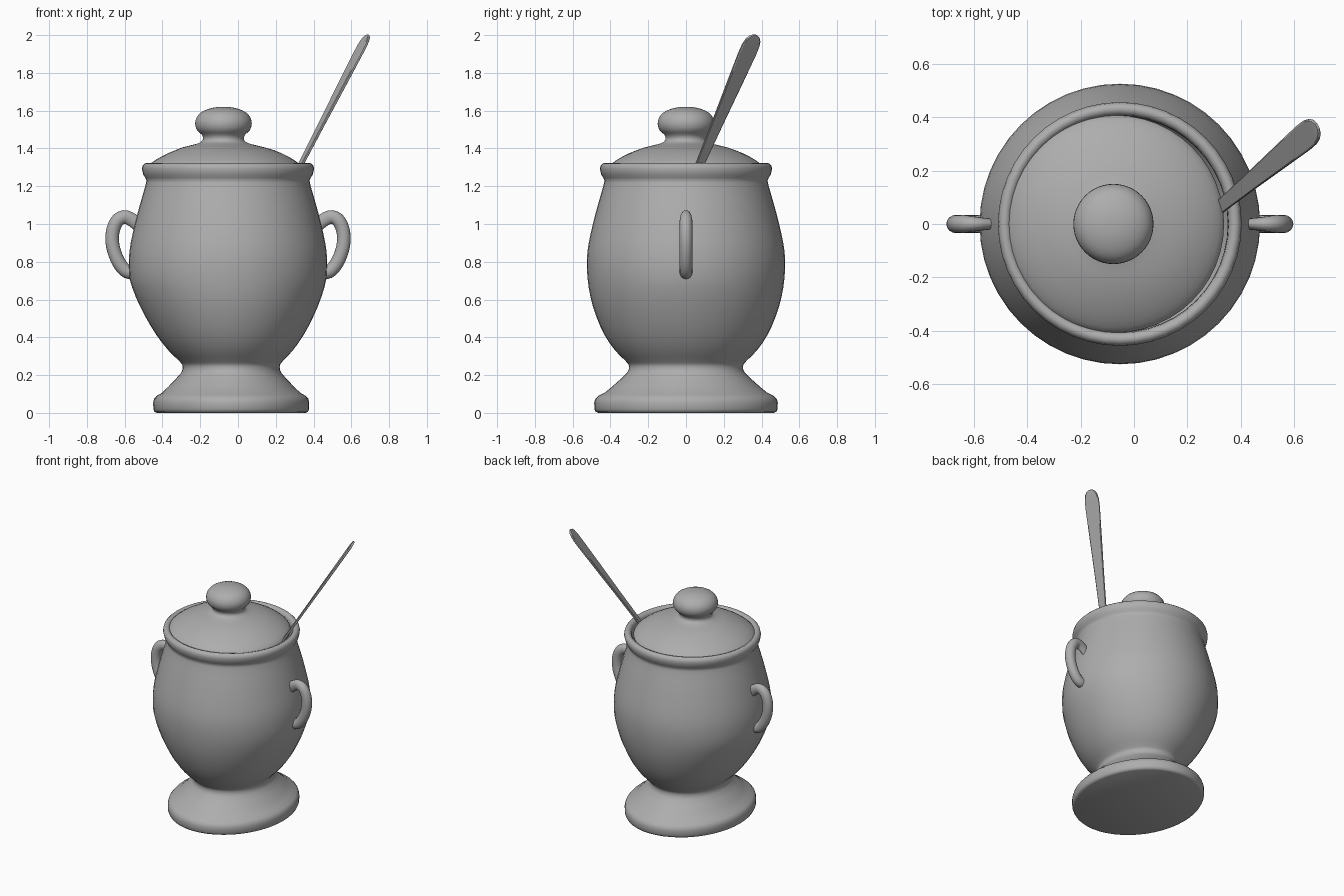
import bpy, math
from mathutils import Vector

if "Cube" in bpy.data.objects:
    bpy.data.objects.remove(bpy.data.objects["Cube"])

AXIS_X = -0.053

grey = bpy.data.materials.new("dark_grey")
grey.diffuse_color = (0.42, 0.42, 0.42, 1)
grey.use_nodes = True
grey.node_tree.nodes["Principled BSDF"].inputs["Base Color"].default_value = grey.diffuse_color


def finish(name, verts, faces, angle):
    mesh = bpy.data.meshes.new(name)
    mesh.from_pydata(verts, [], faces)
    mesh.update()
    mesh.materials.append(grey)
    obj = bpy.data.objects.new(name, mesh)
    bpy.context.collection.objects.link(obj)
    bpy.ops.object.select_all(action='DESELECT')
    obj.select_set(True)
    bpy.context.view_layer.objects.active = obj
    bpy.ops.object.mode_set(mode='EDIT')
    bpy.ops.mesh.select_all(action='SELECT')
    bpy.ops.mesh.normals_make_consistent(inside=False)
    bpy.ops.object.mode_set(mode='OBJECT')
    bpy.ops.object.shade_smooth_by_angle(angle=math.radians(angle))
    return obj


def loft(name, rings, angle=75):
    """Skin a list of equal-length rings and cap both ends."""
    n = len(rings[0])
    verts = [v for ring in rings for v in ring]
    faces = [(i * n + j, i * n + (j + 1) % n, (i + 1) * n + (j + 1) % n, (i + 1) * n + j)
             for i in range(len(rings) - 1) for j in range(n)]
    faces += [tuple(range(n))[::-1], tuple(range(len(verts) - n, len(verts)))]
    return finish(name, verts, faces, angle)


def ring(centre, u, v, n):
    return [centre + u * math.cos(2 * math.pi * k / n) + v * math.sin(2 * math.pi * k / n)
            for k in range(n)]


def smooth_path(pts, steps=4):
    """Catmull-Rom resampling of a list of tuples."""
    p = [Vector(q) for q in pts]
    p = [2 * p[0] - p[1]] + p + [2 * p[-1] - p[-2]]
    out = []
    for a, b, c, d in zip(p, p[1:], p[2:], p[3:]):
        for s in range(steps):
            t = s / steps
            out.append(0.5 * (2 * b + (c - a) * t + (2 * a - 5 * b + 4 * c - d) * t * t
                              + (3 * b - a - 3 * c + d) * t ** 3))
    return out + [p[-2]]


def turned(name, profile, squash=lambda z: 1.0, centre=lambda z: AXIS_X, n=48):
    return loft(name, [ring(Vector((centre(z), 0, z)), Vector((r * squash(z), 0, 0)),
                            Vector((0, r, 0)), n) for r, z in profile])


# Pot: oval foot blending into a round belly, with rolled rim and hollow inside
def blend(z):
    return min(max((z - 0.25) / 0.45, 0), 1)


outer = [(0.465, 0), (0.478, 0.006), (0.485, 0.02), (0.486, 0.055), (0.48, 0.075), (0.465, 0.09),
         (0.43, 0.107), (0.39, 0.14), (0.345, 0.18), (0.312, 0.212), (0.303, 0.23), (0.302, 0.245)]
belly = [(0.304, 0.256), (0.322, 0.277), (0.375, 0.33), (0.43, 0.41), (0.475, 0.51), (0.505, 0.61),
         (0.521, 0.71), (0.525, 0.81), (0.515, 0.90), (0.493, 1.0), (0.467, 1.1),
         (0.438, 1.2), (0.432, 1.23)]
rim = [(0.438, 1.245), (0.449, 1.262), (0.456, 1.292), (0.452, 1.31), (0.442, 1.32), (0.43, 1.323),
       (0.417, 1.318), (0.408, 1.305), (0.405, 1.285), (0.404, 1.24)]
inside = [(0.43, 1.12), (0.475, 0.92), (0.485, 0.78), (0.46, 0.6), (0.39, 0.42), (0.27, 0.31)]
profile = outer + [tuple(v) for v in smooth_path(belly, 2)] + rim + inside
turned("pot", profile, lambda z: 0.85 + 0.15 * blend(z),
       lambda z: -0.036 + (AXIS_X + 0.036) * blend(z))

# Lid with knob, pushed slightly aside to leave room for the spoon
lid = [(0.40, 1.28), (0.407, 1.292), (0.402, 1.31), (0.365, 1.34), (0.30, 1.375), (0.22, 1.405),
       (0.15, 1.422), (0.118, 1.435), (0.108, 1.452), (0.115, 1.473), (0.14, 1.497),
       (0.15, 1.53), (0.143, 1.562), (0.12, 1.59), (0.08, 1.609), (0.04, 1.618), (0.008, 1.62)]
turned("lid", [(0.36, 1.275)] + [tuple(v) for v in smooth_path(lid, 2)],
       centre=lambda z: -0.07 if z < 1.4 else -0.077)

# Ear handles on both sides, thinner where they join the pot at the top
ear = smooth_path([(0.48, 0.748), (0.535, 0.748), (0.58, 0.80), (0.609, 0.88), (0.611, 0.955),
                   (0.588, 1.015), (0.55, 1.037), (0.51, 1.023), (0.46, 0.985)], 4)
for name, side in (("handle_right", 1), ("handle_left", -1)):
    rings = []
    for i, p in enumerate(ear):
        t = (ear[min(i + 1, len(ear) - 1)] - ear[max(i - 1, 0)]).normalized()
        depth = 0.034 - 0.016 * max(0, (i - 20) / (len(ear) - 21))
        rings.append(ring(Vector((AXIS_X + side * p.x, 0, p.y)),
                          Vector((-t.y * side, 0, t.x)) * 0.036, Vector((0, depth, 0)), 16))
    loft(name, rings)

# Spoon: thin flat handle widening upward, bowl hidden in the pot
foot, tip = Vector((0.335, 0.075, 1.32)), Vector((0.686, 0.366, 2.0))
wide = Vector((-0.42, 0.80, -0.11)).normalized()
flat = (tip - foot).cross(wide).normalized()
stations = [(-1.0, 0.02, 0.006), (-0.95, 0.07, 0.008), (-0.82, 0.10, 0.01), (-0.65, 0.07, 0.008),
            (-0.52, 0.025, 0.007), (0, 0.025, 0.007), (0.3, 0.033, 0.007), (0.6, 0.043, 0.008),
            (0.85, 0.051, 0.008), (0.92, 0.05, 0.008), (0.96, 0.043, 0.008),
            (0.985, 0.031, 0.007), (1.0, 0.012, 0.005)]


def slab(c, u, v):
    corners = [(-1, -0.6), (-0.9, -1), (0.9, -1), (1, -0.6), (1, 0.6), (0.9, 1), (-0.9, 1), (-1, 0.6)]
    return [c + u * a + v * b for a, b in corners]


loft("spoon", [slab(foot.lerp(tip, t), wide * w, flat * h) for t, w, h in stations], 30)
